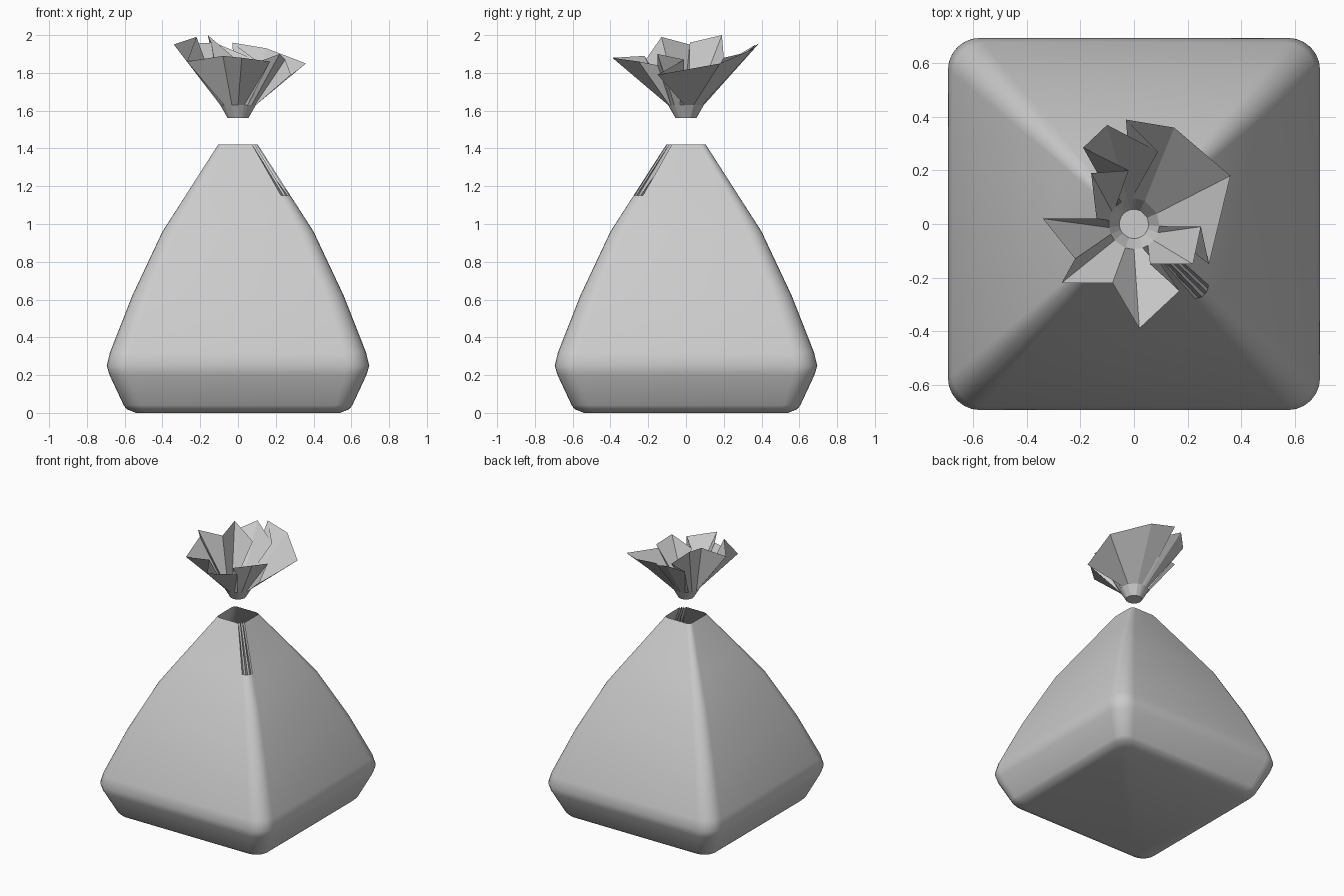
import bpy, bmesh
from math import radians, cos, sin

if "Cube" in bpy.data.objects:
    bpy.data.objects.remove(bpy.data.objects["Cube"])


def loft(name, rings, cap_bottom=True):
    """Skin equal-length closed rings of points, bottom to top."""
    bm = bmesh.new()
    loops = [[bm.verts.new(p) for p in ring] for ring in rings]
    n = len(loops[0])
    for lo, hi in zip(loops, loops[1:]):
        for i in range(n):
            j = (i + 1) % n
            bm.faces.new((lo[i], lo[j], hi[j], hi[i]))
    if cap_bottom:
        bm.faces.new(loops[0][::-1])
    mesh = bpy.data.meshes.new(name)
    bm.to_mesh(mesh)
    bm.free()
    obj = bpy.data.objects.new(name, mesh)
    bpy.context.collection.objects.link(obj)
    return obj


def rounded_square(z, half, r, pleat=0.0, steps=6):
    """Square ring with round corners; pleat folds the front right corner."""
    ring = []
    for k in range(4):
        a0 = 90 * k
        cx = (half - r) * (1 if k in (0, 3) else -1)
        cy = (half - r) * (1 if k in (0, 1) else -1)
        for i in range(steps + 1):
            a = radians(a0 + 90 * i / steps)
            x, y = cx + r * cos(a), cy + r * sin(a)
            if k == 3 and i % 2:
                x, y = x - pleat, y + pleat
            ring.append((x, y, z))
    return ring


# Sack body: open at the gathered top
profile = [(0.0, 0.54, 0.08), (0.02, 0.59, 0.09), (0.04, 0.605, 0.09),
           (0.2, 0.68, 0.115), (0.25, 0.695, 0.12), (0.32, 0.678, 0.115),
           (0.62, 0.56, 0.095), (0.96, 0.40, 0.07), (1.15, 0.278, 0.05)]
rings = [rounded_square(*p) for p in profile]
rings.append(rounded_square(1.42, 0.105, 0.03, pleat=0.03))
body = loft("sack_body", rings)
bpy.context.view_layer.objects.active = body
body.select_set(True)
bpy.ops.object.shade_smooth_by_angle(angle=radians(40))

# Ruffled sack mouth: rim x, y, z and the angle where each fold meets the neck
rim = [(0.36, 0.18, 1.85, 25), (0.15, 0.36, 1.93, 65), (-0.03, 0.39, 1.96, 85),
       (0.09, 0.27, 1.87, 95), (-0.10, 0.37, 1.95, 105), (-0.19, 0.285, 1.90, 120),
       (-0.02, 0.20, 1.88, 135), (-0.16, 0.19, 2.00, 150), (-0.14, 0.02, 1.96, 172),
       (-0.34, 0.02, 1.95, 188), (-0.22, -0.13, 1.99, 204), (-0.27, -0.22, 1.86, 220),
       (-0.08, -0.22, 1.89, 250), (0.02, -0.39, 1.88, 270), (0.17, -0.25, 1.86, 290),
       (0.06, -0.15, 1.84, 303), (0.22, -0.15, 1.90, 320), (0.25, -0.01, 1.87, 340),
       (0.28, -0.15, 1.79, 355)]


def neck(z, r):
    return [(r * cos(radians(a)), r * sin(radians(a)), z) for *_, a in rim]


loft("sack_ruffle", [neck(1.56, 0.055), neck(1.63, 0.095), [p[:3] for p in rim]])
